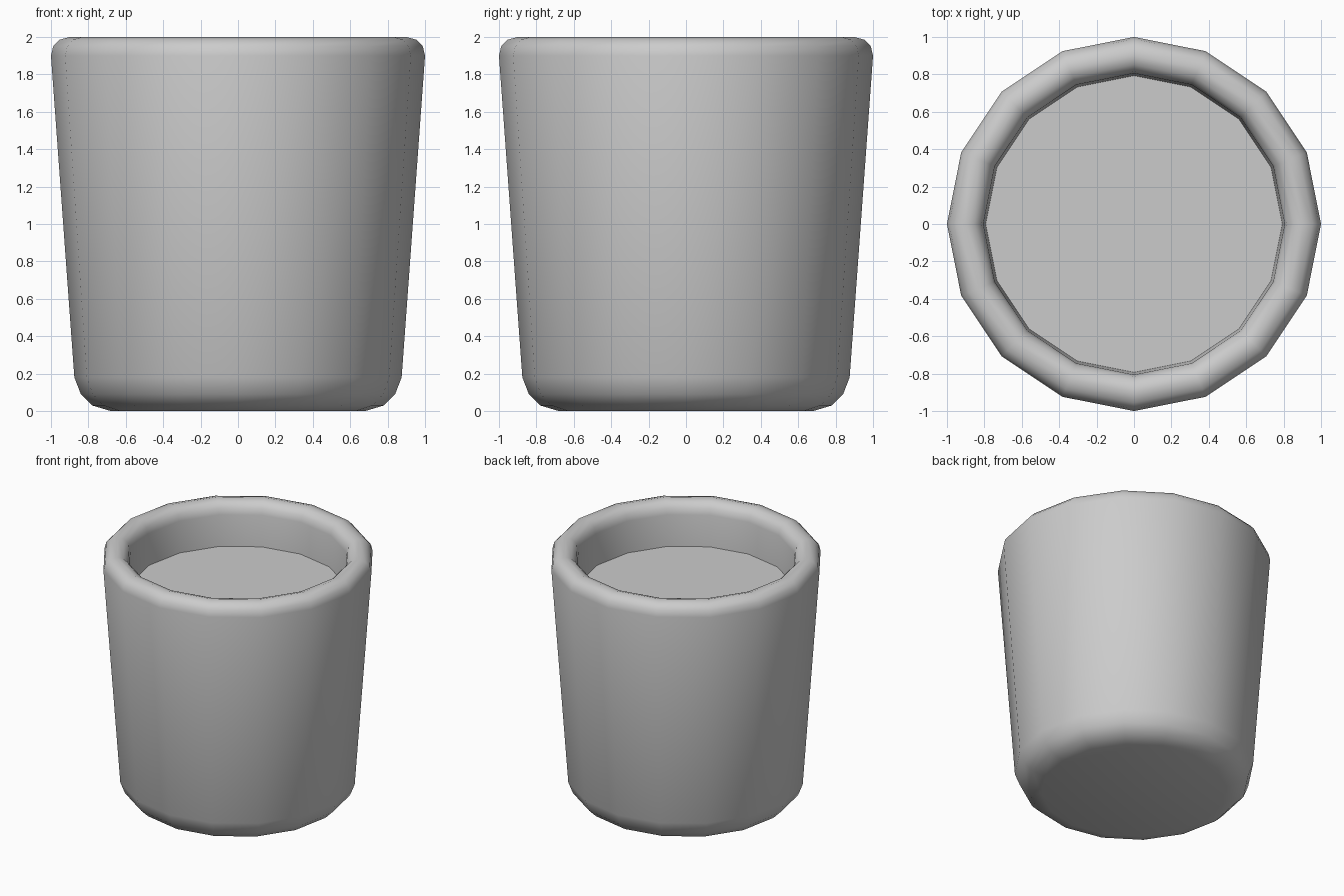
import bpy, bmesh, math

if "Cube" in bpy.data.objects:
    bpy.data.objects.remove(bpy.data.objects["Cube"])

SIDES = 16


def make_object(name, bm):
    bmesh.ops.recalc_face_normals(bm, faces=bm.faces)
    mesh = bpy.data.meshes.new(name)
    bm.to_mesh(mesh)
    bm.free()
    obj = bpy.data.objects.new(name, mesh)
    bpy.context.collection.objects.link(obj)
    bpy.ops.object.select_all(action='DESELECT')
    obj.select_set(True)
    bpy.context.view_layer.objects.active = obj
    bpy.ops.object.shade_smooth_by_angle(angle=math.radians(50))
    return obj


def lathe(name, profile):
    """Revolve (radius, z) points and cap both ends."""
    bm = bmesh.new()
    rings = []
    for r, z in profile:
        rings.append([bm.verts.new((r * math.cos(2 * math.pi * i / SIDES),
                                    r * math.sin(2 * math.pi * i / SIDES), z))
                      for i in range(SIDES)])
    for a, b in zip(rings, rings[1:]):
        for i in range(SIDES):
            j = (i + 1) % SIDES
            bm.faces.new((a[i], a[j], b[j], b[i]))
    bm.faces.new(rings[0][::-1])
    bm.faces.new(rings[-1])
    return make_object(name, bm)


# Tapered cup: rounded base, outer wall, rolled rim, recessed inner surface
lathe("cup", [
    (0.68, 0.00), (0.78, 0.03), (0.84, 0.09), (0.875, 0.18),
    (1.00, 1.90), (0.988, 1.95), (0.955, 1.985), (0.90, 2.00),
    (0.852, 1.985), (0.818, 1.95), (0.806, 1.90), (0.793, 1.65),
])
